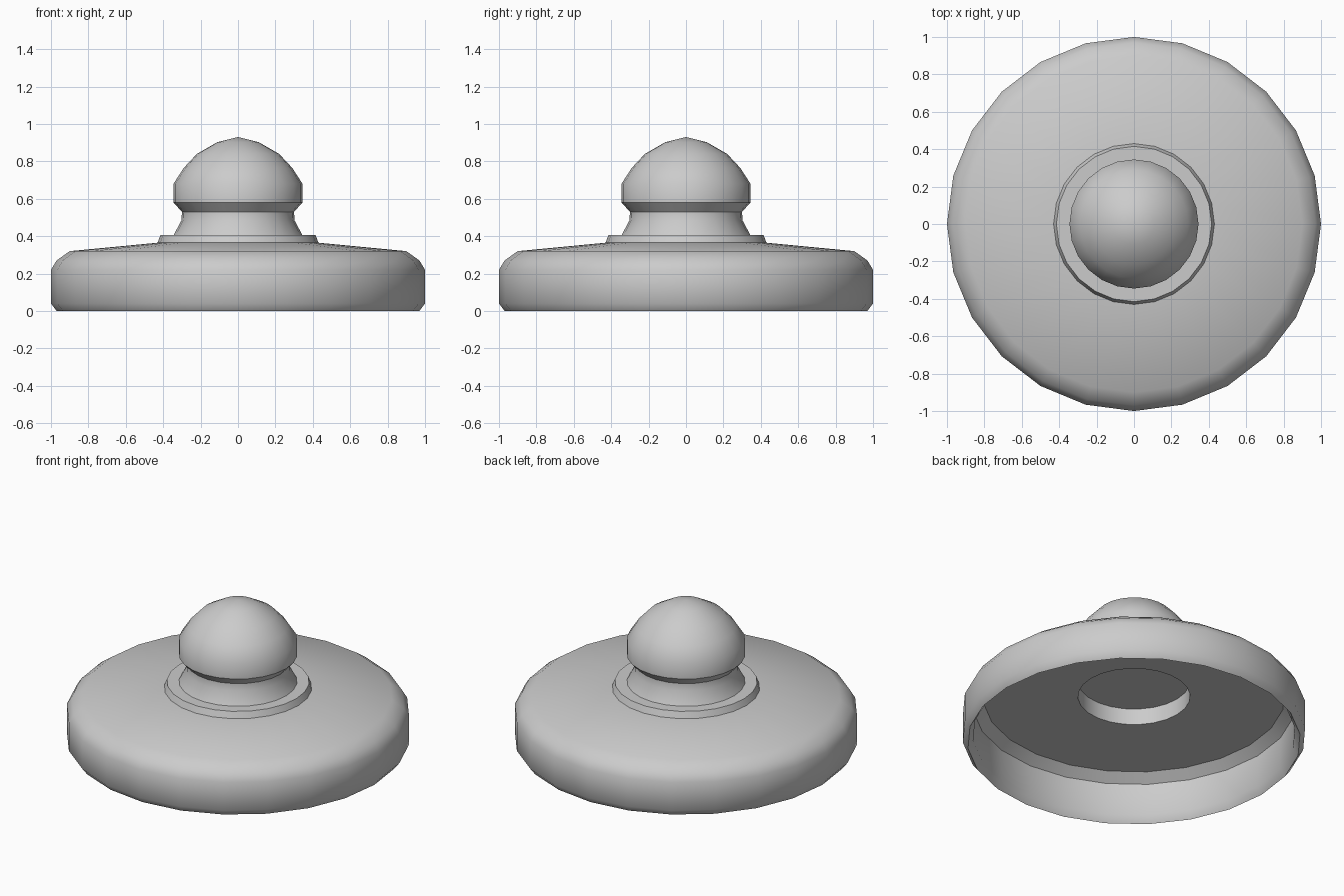
import bpy, bmesh, math

if "Cube" in bpy.data.objects:
    bpy.data.objects.remove(bpy.data.objects["Cube"])

SIDES = 24


def lathe(name, profile, closed=False):
    """Spin an (r, z) profile around z; points on the axis become poles."""
    bm = bmesh.new()
    rings = []
    for r, z in profile:
        if r == 0:
            rings.append([bm.verts.new((0, 0, z))] * SIDES)
        else:
            rings.append([bm.verts.new((r * math.cos(math.tau * i / SIDES),
                                        r * math.sin(math.tau * i / SIDES), z))
                          for i in range(SIDES)])
    pairs = list(zip(rings, rings[1:]))
    if closed:
        pairs.append((rings[-1], rings[0]))
    for a, b in pairs:
        for i in range(SIDES):
            j = (i + 1) % SIDES
            quad = list(dict.fromkeys((a[i], a[j], b[j], b[i])))
            bm.faces.new(quad)
    bmesh.ops.recalc_face_normals(bm, faces=bm.faces)
    mesh = bpy.data.meshes.new(name)
    bm.to_mesh(mesh)
    bm.free()
    obj = bpy.data.objects.new(name, mesh)
    bpy.context.collection.objects.link(obj)
    bpy.ops.object.select_all(action='DESELECT')
    obj.select_set(True)
    bpy.context.view_layer.objects.active = obj
    bpy.ops.object.shade_smooth_by_angle(angle=math.radians(40))
    return obj


# Hollow lid with rounded shoulder, raised collar and stepped underside
lathe("lid_shell", [
    (0.97, 0), (1.0, 0.04), (1.0, 0.22), (0.97, 0.27), (0.90, 0.32),
    (0.43, 0.365), (0.415, 0.405), (0.327, 0.405), (0.327, 0.30),
    (0.88, 0.30), (0.94, 0.25), (0.94, 0.045)], closed=True)

# Knob with flared neck and domed top, closed underneath
lathe("knob", [
    (0, 0.404), (0.345, 0.404), (0.302, 0.485), (0.30, 0.53), (0.345, 0.58),
    (0.345, 0.68), (0.29, 0.765), (0.22, 0.84), (0.11, 0.903), (0, 0.93)])
